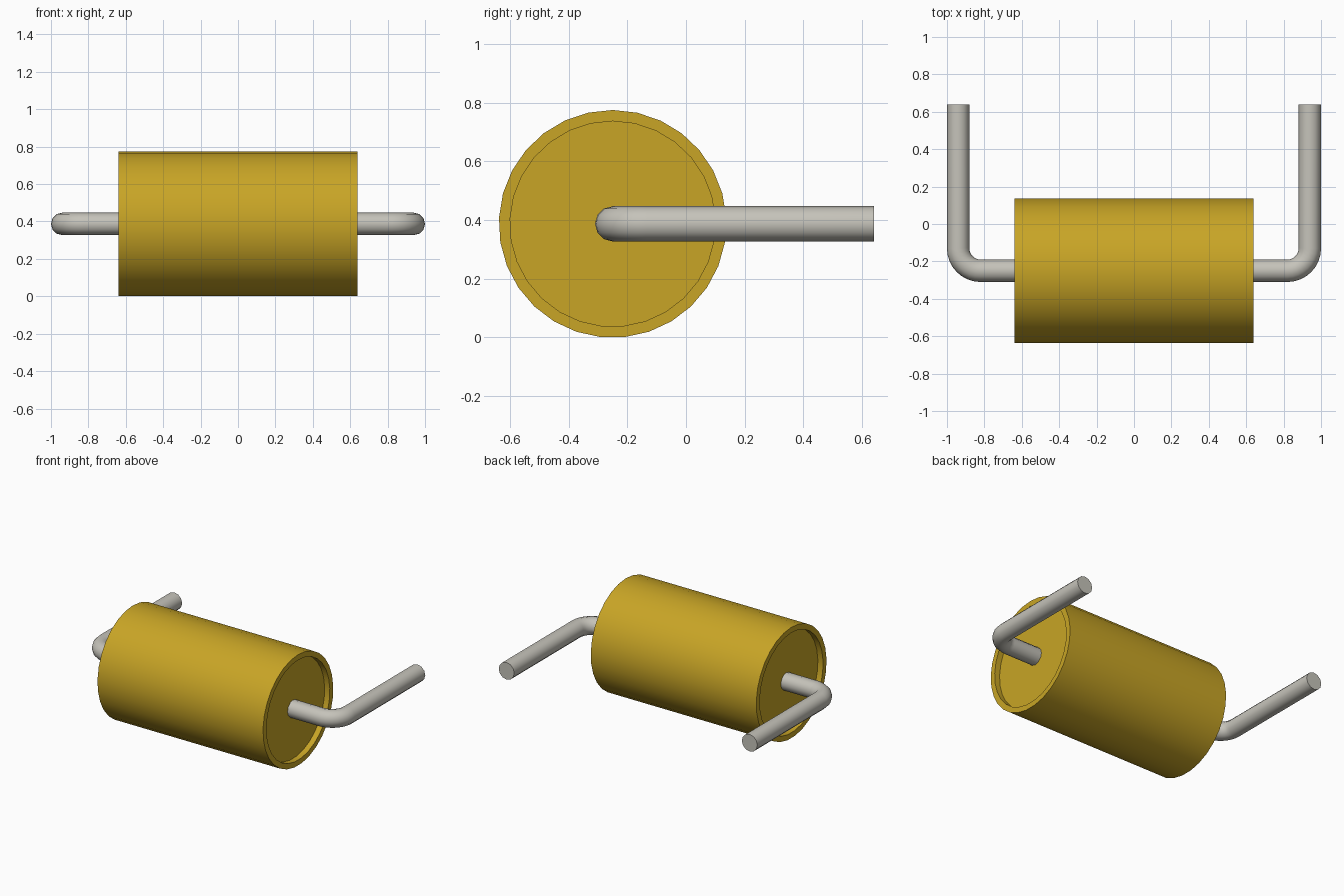
import bpy, bmesh, math
from mathutils import Vector

cube = bpy.data.objects.get("Cube")
if cube:
    bpy.data.objects.remove(cube, do_unlink=True)

SIDES = 29
R = 0.388            # body radius
AXIS = Vector((0, -0.25, R - 0.001))
HALF = 0.64          # half length of the body
WIRE = 0.06          # wire radius
BEND = 0.12          # centreline radius of the wire bend


def material(name, rgb):
    mat = bpy.data.materials.new(name)
    mat.use_nodes = True
    mat.diffuse_color = (*rgb, 1)
    mat.node_tree.nodes["Principled BSDF"].inputs["Base Color"].default_value = (*rgb, 1)
    return mat


def smooth(obj):
    bpy.ops.object.select_all(action="DESELECT")
    obj.select_set(True)
    bpy.context.view_layer.objects.active = obj
    bpy.ops.object.shade_smooth_by_angle(angle=math.radians(35))


gold = material("gold", (0.58, 0.375, 0.019))
steel = material("light grey metal", (0.56, 0.545, 0.49))

# Body: a lathed profile with a recessed disc inside a rim at each end
half = [(HALF - 0.04, 0), (HALF - 0.04, 0.35), (HALF, 0.35), (HALF, R)]
profile = half + [(-x, r) for x, r in reversed(half)]
bm = bmesh.new()
verts = [bm.verts.new((x, 0, r)) for x, r in profile]
edges = [bm.edges.new(pair) for pair in zip(verts, verts[1:])]
bmesh.ops.spin(bm, geom=verts + edges, cent=(0, 0, 0), axis=(1, 0, 0),
               angle=math.tau, steps=SIDES)
bmesh.ops.remove_doubles(bm, verts=bm.verts, dist=0.0001)
bmesh.ops.recalc_face_normals(bm, faces=bm.faces)
mesh = bpy.data.meshes.new("body")
bm.to_mesh(mesh)
bm.free()
body = bpy.data.objects.new("body", mesh)
body.location = AXIS
mesh.materials.append(gold)
bpy.context.collection.objects.link(body)
smooth(body)


# Wire leads: out of each end, then a rounded bend towards the back
def lead(name, side):
    leg_x = 1 - WIRE
    path = [(HALF - 0.08, 0)]
    for i in range(9):
        a = math.pi / 2 * i / 8
        path.append((leg_x - BEND + BEND * math.sin(a), BEND - BEND * math.cos(a)))
    path.append((leg_x, 0.64 - AXIS.y))
    curve = bpy.data.curves.new(name, "CURVE")
    curve.dimensions = "3D"
    curve.bevel_depth = WIRE
    curve.bevel_resolution = 4
    curve.use_fill_caps = True
    spline = curve.splines.new("POLY")
    spline.points.add(len(path) - 1)
    for point, (x, y) in zip(spline.points, path):
        point.co = (side * x, y, 0, 1)
    curve.materials.append(steel)
    obj = bpy.data.objects.new(name, curve)
    obj.location = AXIS
    bpy.context.collection.objects.link(obj)
    bpy.ops.object.select_all(action="DESELECT")
    obj.select_set(True)
    bpy.context.view_layer.objects.active = obj
    bpy.ops.object.convert(target="MESH")
    obj = bpy.context.view_layer.objects.active
    # Weld the end caps and face everything outwards
    bm = bmesh.new()
    bm.from_mesh(obj.data)
    bmesh.ops.remove_doubles(bm, verts=bm.verts, dist=0.0001)
    bmesh.ops.recalc_face_normals(bm, faces=bm.faces)
    bm.to_mesh(obj.data)
    bm.free()
    smooth(obj)


lead("left_wire_lead", 1)
lead("right_wire_lead", -1)
